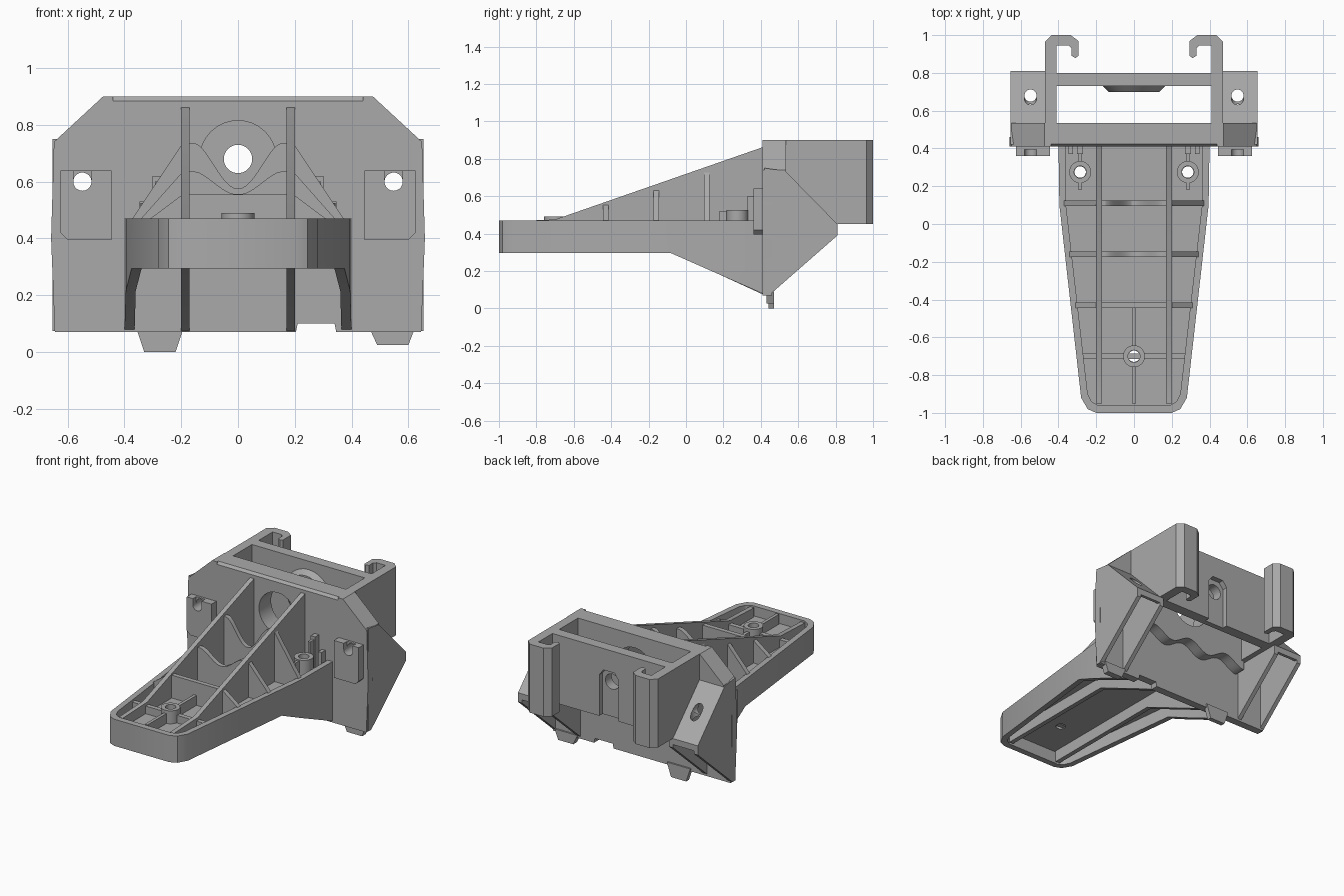
import bpy, bmesh, math
from mathutils import Vector

cube = bpy.data.objects.get("Cube")
if cube:
    bpy.data.objects.remove(cube, do_unlink=True)

grey = bpy.data.materials.new("plain grey")
grey.use_nodes = True
grey.diffuse_color = (0.4, 0.4, 0.4, 1)
grey.node_tree.nodes["Principled BSDF"].inputs["Base Color"].default_value = (0.4, 0.4, 0.4, 1)


def prism(name, pts, axis, a, b):
    """Extrude a 2D outline along an axis; remaining axes keep x, y, z order."""
    bm = bmesh.new()

    def place(p, t):
        c = list(p)
        c.insert("xyz".index(axis), t)
        return bm.verts.new(c)

    low = [place(p, a) for p in pts]
    high = [place(p, b) for p in pts]
    bm.faces.new(low)
    bm.faces.new(high)
    for i in range(len(pts)):
        j = (i + 1) % len(pts)
        bm.faces.new((low[i], low[j], high[j], high[i]))
    bmesh.ops.recalc_face_normals(bm, faces=bm.faces)
    mesh = bpy.data.meshes.new(name)
    bm.to_mesh(mesh)
    bm.free()
    mesh.materials.append(grey)
    ob = bpy.data.objects.new(name, mesh)
    bpy.context.collection.objects.link(ob)
    return ob


def box(name, x0, x1, y0, y1, z0, z1):
    return prism(name, [(x0, y0), (x1, y0), (x1, y1), (x0, y1)], "z", z0, z1)


def circle(u, v, r, n=32):
    return [(u + r * math.cos(2 * math.pi * i / n), v + r * math.sin(2 * math.pi * i / n)) for i in range(n)]


def cut(ob, *cutters):
    for c in cutters:
        c.hide_render = True
        m = ob.modifiers.new("cut", "BOOLEAN")
        m.operation, m.solver, m.object = "DIFFERENCE", "EXACT", c
        bpy.context.view_layer.objects.active = ob
        bpy.ops.object.modifier_apply(modifier=m.name)
        bpy.data.objects.remove(c, do_unlink=True)
    return ob


def both(half):
    """Close a symmetric outline from its +x half."""
    return half + [(-x, z) for x, z in reversed(half)]


def flip(pts, s):
    return [(s * x, v) for x, v in pts]


def wall_x(y):
    return 0.395 - 0.112 * max(0, 0.1 - y)


# Arm: sloping rim wall with a floor inside
rim = both([(0.2, -1), (0.245, -0.98), (0.28, -0.92), (0.395, 0.1), (0.4, 0.43)])
inner = both([(0.19, -0.96), (0.225, -0.94), (0.245, -0.9), (0.36, 0.1), (0.365, 0.5)])
under = [(-1.1, 0), (-1.1, 0.295), (-0.08, 0.295), (0.43, 0.07), (0.5, 0.0)]
cut(prism("arm_rim", rim, "z", 0.06, 0.47),
    prism("rim_cutter", inner, "z", 0, 0.6),
    prism("under_cutter", under, "x", -1, 1))
floor = prism("arm_floor", both([(0.2, -0.97), (0.255, -0.92), (0.37, 0.1), (0.375, 0.43)]), "z", 0.375, 0.405)
screws = [(0, -0.7, 0.49), (0.285, 0.275, 0.525), (-0.285, 0.275, 0.525)]
for x, y, top in screws:
    cut(floor, prism("floor_hole", circle(x, y, 0.03), "z", 0, 1))
    cut(prism("screw_boss", circle(x, y, 0.058), "z", 0.38, top),
        prism("boss_hole", circle(x, y, 0.032), "z", 0, 1))

# Long triangular ribs
for s in (-1, 1):
    x = 0.185 * s
    prism("long_rib", [(-0.95, 0.3), (-0.95, 0.465), (-0.7, 0.475), (0.42, 0.865), (0.42, 0.07), (-0.08, 0.3)],
          "x", x - 0.015, x + 0.015)
    box("small_gusset", s * 0.285 - 0.008, s * 0.285 + 0.008, 0.33, 0.43, 0.39, 0.6)
    box("gusset_post", s * 0.285 - 0.016, s * 0.285 + 0.016, 0.37, 0.43, 0.39, 0.62)
    box("corner_post", s * 0.335 - 0.012, s * 0.335 + 0.012, 0.37, 0.43, 0.39, 0.53)
    box("boss_fin", s * 0.285 - 0.008, s * 0.285 + 0.008, 0.18, 0.225, 0.39, 0.52)
for y0, y1 in ((-0.95, -0.755), (-0.645, -0.44)):
    box("centre_fin", -0.01, 0.01, y0, y1, 0.39, 0.47)

# Cross ribs, higher ones scooped in the middle
for y, top, scoop in ((0.11, 0.735, 0.16), (-0.16, 0.635, 0.08), (-0.43, 0.555, 0), (-0.7, 0.455, 0)):
    w = wall_x(y) - 0.02
    half = [(w, 0.38), (w, min(top, 0.465)), (0.195, top), (0.15, top)]
    for i in range(11):
        x = 0.15 * (1 - i / 11)
        half.append((x, top - scoop * (0.5 + 0.5 * math.cos(math.pi * x / 0.15)) ** 0.8))
    prism("cross_rib", both(half), "y", y - 0.015, y + 0.015)

# Front plate with its notch and two tapered feet
plate = both([(0.645, 0.07), (0.658, 0.4), (0.648, 0.74), (0.475, 0.9)])
front = cut(prism("front_plate", plate, "y", 0.41, 0.46),
            prism("notch", [(0.19, 0), (0.21, 0.1), (0.34, 0.1), (0.36, 0)], "y", 0.3, 0.6),
            prism("round_opening", circle(0, 0.68, 0.135), "y", 0.3, 0.6),
            prism("edge_cutter", [(0.3, 0.75), (0.44, 0.92), (0.3, 0.92)], "x", -0.44, 0.44))
prism("long_foot", [(-0.36, 0.09), (-0.33, 0), (-0.22, 0), (-0.19, 0.09)], "y", 0.44, 0.47)
prism("short_foot", [(0.46, 0.09), (0.49, 0.025), (0.6, 0.025), (0.625, 0.09)], "y", 0.43, 0.47)

# Thick upper wall with a wavy lower edge
wave = []
for i in range(25):
    x = 0.43 - 0.43 * i / 24
    wave.append((x, 0.42 + 0.03 * math.cos(x * 22)))
cut(prism("thick_wall", both([(0.648, 0.73), (0.648, 0.74), (0.475, 0.9)][::-1] + [(0.43, 0.73)] + wave),
          "y", 0.455, 0.535),
    prism("wall_opening", circle(0, 0.68, 0.135), "y", 0.3, 0.6))

# Rear wall with stud seat, hole and slot
back = box("rear_wall", -0.43, 0.43, 0.73, 0.8, 0.45, 0.9)
seat = prism("stud_seat", circle(0, 0.68, 0.17), "y", 0.7, 0.735)
for v in seat.data.vertices:
    if v.co.y < 0.71:
        v.co.x *= 0.8
        v.co.z = 0.68 + (v.co.z - 0.68) * 0.8
slot = [(-0.07, 0.4), (0.07, 0.4), (0.07, 0.72), (0.04, 0.76), (-0.04, 0.76), (-0.07, 0.72)]
cut(back, prism("slot", slot, "y", 0.765, 0.9))
for part in (back, seat):
    cut(part, prism("stud_hole", circle(0, 0.68, 0.05), "y", 0.6, 0.9))

hook = [(0.41, 0.5), (0.472, 0.5), (0.472, 0.965), (0.435, 1), (0.335, 1), (0.295, 0.97), (0.295, 0.89),
        (0.31, 0.878), (0.33, 0.89), (0.33, 0.93), (0.345, 0.945), (0.41, 0.945)]
side = [(0.42, 0.075), (0.45, 0.075), (0.81, 0.39), (0.81, 0.45), (0.53, 0.735), (0.42, 0.75)]
roof = [(0.53, 0.735), (0.81, 0.45), (0.81, 0.41), (0.79, 0.41), (0.5, 0.705), (0.45, 0.705), (0.45, 0.735)]
for s in (-1, 1):
    # Side walls ending in inward hooks
    prism("side_hook", flip(hook, s), "z", 0.45, 0.9)
    # Hollow wings, open below
    prism("wing_outer_side", side, "x", s * 0.625, s * 0.653)
    prism("wing_inner_side", side, "x", s * 0.445, s * 0.473)
    x = s * 0.548
    cut(prism("wing_roof", roof, "x", s * 0.46, s * 0.645),
        prism("roof_hole", circle(x, 0.68, 0.032), "z", 0, 1),
        prism("sight_hole", circle(x, 0.6, 0.032), "y", 0.3, 1))
    cut(front, prism("plate_hole", circle(x, 0.6, 0.032), "y", 0.2, 0.7))
    # Front pads with an open U slot
    cut(prism("slotted_pad", flip([(0.445, 0.395), (0.6, 0.395), (0.625, 0.42), (0.625, 0.64), (0.445, 0.64)], s),
              "y", 0.36, 0.42),
        prism("pad_hole", circle(x, 0.6, 0.032), "y", 0.2, 0.7),
        box("pad_slot", x - 0.032, x + 0.032, 0.3, 0.395, 0.6, 0.7))

# Smooth only the shallow angles
bpy.ops.object.select_all(action="DESELECT")
for ob in bpy.context.scene.objects:
    if ob.type == "MESH" and grey.name in ob.data.materials:
        ob.select_set(True)
        bpy.context.view_layer.objects.active = ob
bpy.ops.object.shade_smooth_by_angle(angle=math.radians(25))
